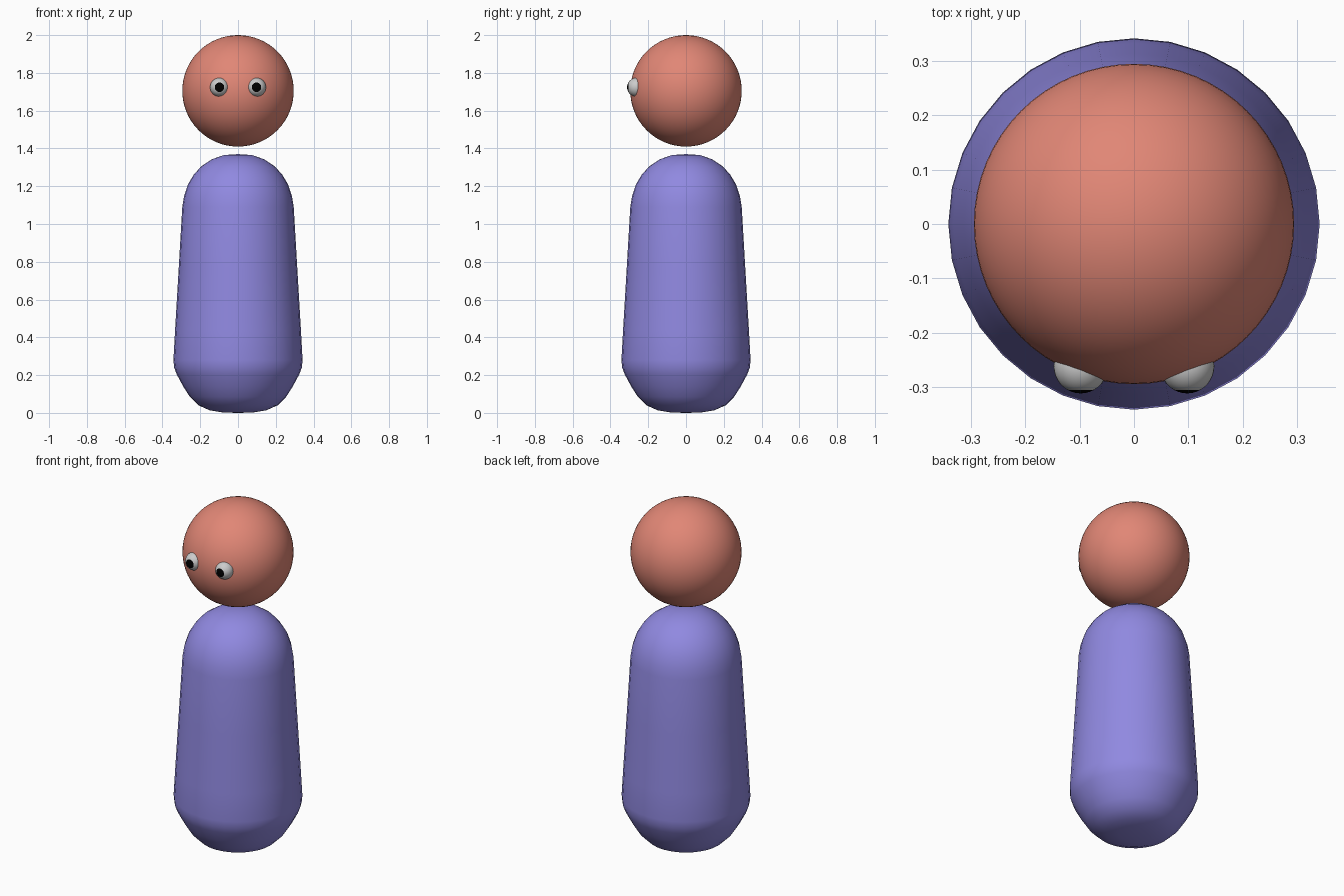
import bpy, bmesh, math
from mathutils import Matrix

if "Cube" in bpy.data.objects:
    bpy.data.objects.remove(bpy.data.objects["Cube"])


def material(name, rgb):
    m = bpy.data.materials.new(name)
    m.diffuse_color = (*rgb, 1)
    m.use_nodes = True
    m.node_tree.nodes["Principled BSDF"].inputs["Base Color"].default_value = m.diffuse_color
    return m


def finish(name, bm, mats):
    bmesh.ops.recalc_face_normals(bm, faces=bm.faces)
    for f in bm.faces:
        f.smooth = True
    me = bpy.data.meshes.new(name)
    bm.to_mesh(me)
    bm.free()
    for m in mats:
        me.materials.append(m)
    ob = bpy.data.objects.new(name, me)
    bpy.context.collection.objects.link(ob)
    return ob


coral = material("coral", (0.75, 0.24, 0.18))
violet = material("violet", (0.28, 0.25, 0.75))
white = material("eye_white", (0.8, 0.8, 0.8))
black = material("pupil_black", (0.0, 0.0, 0.0))

# Body: rounded tapering profile spun into 32 sides
profile = [(0, 0), (0.08, 0.002), (0.15, 0.014), (0.21, 0.04), (0.255, 0.085),
           (0.29, 0.14), (0.325, 0.205), (0.338, 0.24), (0.342, 0.28),
           (0.333, 0.44), (0.314, 0.765), (0.295, 1.09), (0.285, 1.15),
           (0.265, 1.21), (0.235, 1.26), (0.195, 1.305), (0.14, 1.342),
           (0.075, 1.365), (0, 1.37)]
bm = bmesh.new()
verts = [bm.verts.new((r, 0, z)) for r, z in profile]
edges = [bm.edges.new(pair) for pair in zip(verts, verts[1:])]
bmesh.ops.spin(bm, geom=verts + edges, cent=(0, 0, 0), axis=(0, 0, 1),
               angle=math.tau, steps=32)
bmesh.ops.remove_doubles(bm, verts=bm.verts, dist=1e-4)
finish("body", bm, [violet])

# Head: smooth ball floating just above the body
bm = bmesh.new()
bmesh.ops.create_uvsphere(bm, u_segments=64, v_segments=32, radius=0.295,
                          matrix=Matrix.Translation((0, 0, 1.705)))
finish("head", bm, [coral])

# Eyes: small balls with the pole facing forward, front cap is the pupil
for side, x in (("left", 0.098), ("right", -0.098)):
    bm = bmesh.new()
    bmesh.ops.create_uvsphere(bm, u_segments=32, v_segments=18, radius=0.05,
                              matrix=Matrix.Rotation(math.radians(90), 4, 'X'))
    for f in bm.faces:
        if f.calc_center_median().y < -0.05 * math.cos(math.radians(30)):
            f.material_index = 1
    eye = finish(side + "_eye", bm, [white, black])
    eye.location = (x, -0.262, 1.724)
